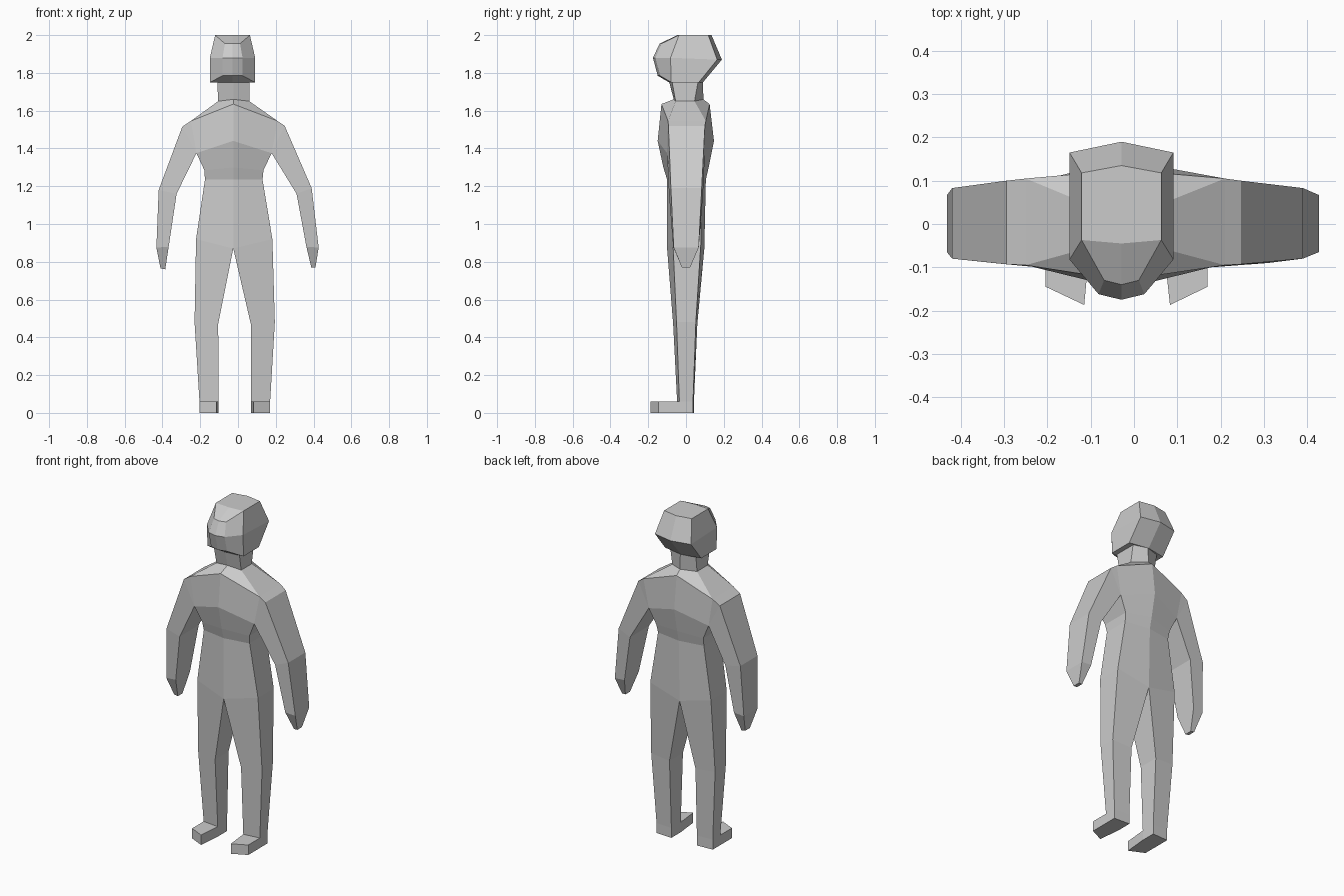
import bpy, bmesh

C = -0.025   # x of the body's centre line


def loft(bm, rings, start=False, end=False, skip=()):
    """Bridge closed rings of points; skip holds (ring, side) faces left open."""
    rows = [[bm.verts.new(p) for p in r] for r in rings]
    n = len(rows[0])
    for i in range(len(rows) - 1):
        for j in range(n):
            if (i, j) not in skip:
                k = (j + 1) % n
                bm.faces.new((rows[i][j], rows[i][k], rows[i + 1][k], rows[i + 1][j]))
    if start:
        bm.faces.new(rows[0])
    if end:
        bm.faces.new(rows[-1])


def finish(bm, name):
    bmesh.ops.remove_doubles(bm, verts=bm.verts, dist=0.0005)
    bmesh.ops.recalc_face_normals(bm, faces=bm.faces)
    mesh = bpy.data.meshes.new(name)
    bm.to_mesh(mesh)
    bm.free()
    obj = bpy.data.objects.new(name, mesh)
    bpy.context.collection.objects.link(obj)


def six(xl, xr, yf, yb, z, cf, cb, cz):
    """Six-sided ring: left, centre and right points, front then back."""
    return [(xl, yf, z), (C, cf, cz), (xr, yf, z),
            (xr, yb, z), (C, cb, cz), (xl, yb, z)]


def limb(xo, zo, yo, xi, zi, yi):
    """Four-sided ring: outer and inner edges, each with (front, back) y."""
    return [(xo, yo[0], zo), (xi, yi[0], zi), (xi, yi[1], zi), (xo, yo[1], zo)]


body = bmesh.new()

# neck and torso; the sides between shoulder and armpit stay open for the arms
loft(body, [
    six(-0.11, 0.06, -0.075, 0.065, 1.76, -0.09, 0.09, 1.755),
    six(-0.105, 0.06, -0.055, 0.045, 1.65, -0.065, 0.092, 1.66),
    six(-0.25, 0.21, -0.095, 0.105, 1.545, -0.13, 0.125, 1.635),
    six(-0.22, 0.178, -0.10, 0.10, 1.375, -0.15, 0.148, 1.44),
    six(-0.178, 0.135, -0.085, 0.09, 1.285, -0.12, 0.12, 1.30),
    six(-0.175, 0.13, -0.075, 0.08, 1.235, -0.10, 0.105, 1.235),
    six(-0.222, 0.182, -0.07, 0.08, 0.92, -0.10, 0.097, 0.87),
], skip={(2, 2), (2, 5)})

# arms: shoulder, upper arm, elbow, wrist, fingertips (outer x/z, inner x/z)
arms = (
    [(-0.25, 1.545, -0.22, 1.375), (-0.295, 1.515, -0.22, 1.375),
     (-0.42, 1.18, -0.325, 1.16), (-0.432, 0.875, -0.367, 0.88),
     (-0.41, 0.765, -0.385, 0.76)],
    [(0.21, 1.545, 0.178, 1.375), (0.247, 1.52, 0.178, 1.375),
     (0.39, 1.19, 0.31, 1.16), (0.427, 0.875, 0.362, 0.88),
     (0.41, 0.77, 0.388, 0.77)],
)
depth = [((-0.095, 0.105), (-0.10, 0.10)), ((-0.093, 0.10), (-0.10, 0.10)),
         ((-0.08, 0.083), (-0.09, 0.09)), ((-0.065, 0.067), (-0.068, 0.068)),
         ((-0.022, 0.022), (-0.022, 0.022))]
for arm in arms:
    loft(body, [limb(xo, zo, yo, xi, zi, yi)
                for (xo, zo, xi, zi), (yo, yi) in zip(arm, depth)], end=True)

# legs and feet: hip x, knee outer/inner x, ankle outer/inner x, toe inner x
for hip, ko, ki, ao, ai, toe in ((-0.222, -0.23, -0.105, -0.204, -0.102, -0.115),
                                 (0.182, 0.195, 0.068, 0.17, 0.068, 0.083)):
    loft(body, [
        limb(hip, 0.92, (-0.07, 0.08), C, 0.87, (-0.10, 0.097)),
        limb(ko, 0.48, (-0.05, 0.052), ki, 0.47, (-0.068, 0.06)),
        limb(ao, 0.06, (-0.035, 0.037), ai, 0.06, (-0.047, 0.042)),
        limb(ao, 0.0, (-0.035, 0.037), ai, 0.0, (-0.047, 0.042)),
    ], end=True, skip={(2, 0)})
    loft(body, [
        [(ao, -0.035, 0.06), (ai, -0.047, 0.06), (ai, -0.047, 0), (ao, -0.035, 0)],
        [(ao, -0.145, 0.06), (toe, -0.187, 0.06), (toe, -0.187, 0), (ao, -0.145, 0)],
    ], end=True)
finish(body, "body")

# head: centre profile (y, z) and side profile (half width, y, z)
centre = [(-0.045, 2.0), (0.135, 2.0), (0.19, 1.87), (0.09, 1.75),
          (-0.09, 1.75), (-0.15, 1.785), (-0.175, 1.88), (-0.14, 1.955)]
side = [(0.092, -0.037, 2.0), (0.092, 0.118, 2.0), (0.12, 0.165, 1.87),
        (0.12, 0.068, 1.75), (0.12, -0.078, 1.75), (0.053, -0.138, 1.785),
        (0.053, -0.162, 1.88), (0.04, -0.13, 1.955)]
head = bmesh.new()
mid = -0.029
loft(head, [[(mid - w, y, z) for w, y, z in side],
            [(mid, y, z) for y, z in centre],
            [(mid + w, y, z) for w, y, z in side]])
# cheeks and flat sides of the head
for s in (-1, 1):
    v = [head.verts.new((mid + s * w, y, z)) for w, y, z in side]
    cheek = head.verts.new((mid + s * 0.12, -0.082, 1.88))
    head.faces.new((v[0], v[7], v[6], cheek))
    head.faces.new((cheek, v[6], v[5], v[4]))
    head.faces.new((v[0], v[1], v[2], cheek))
    head.faces.new((cheek, v[2], v[3], v[4]))
finish(head, "head")
